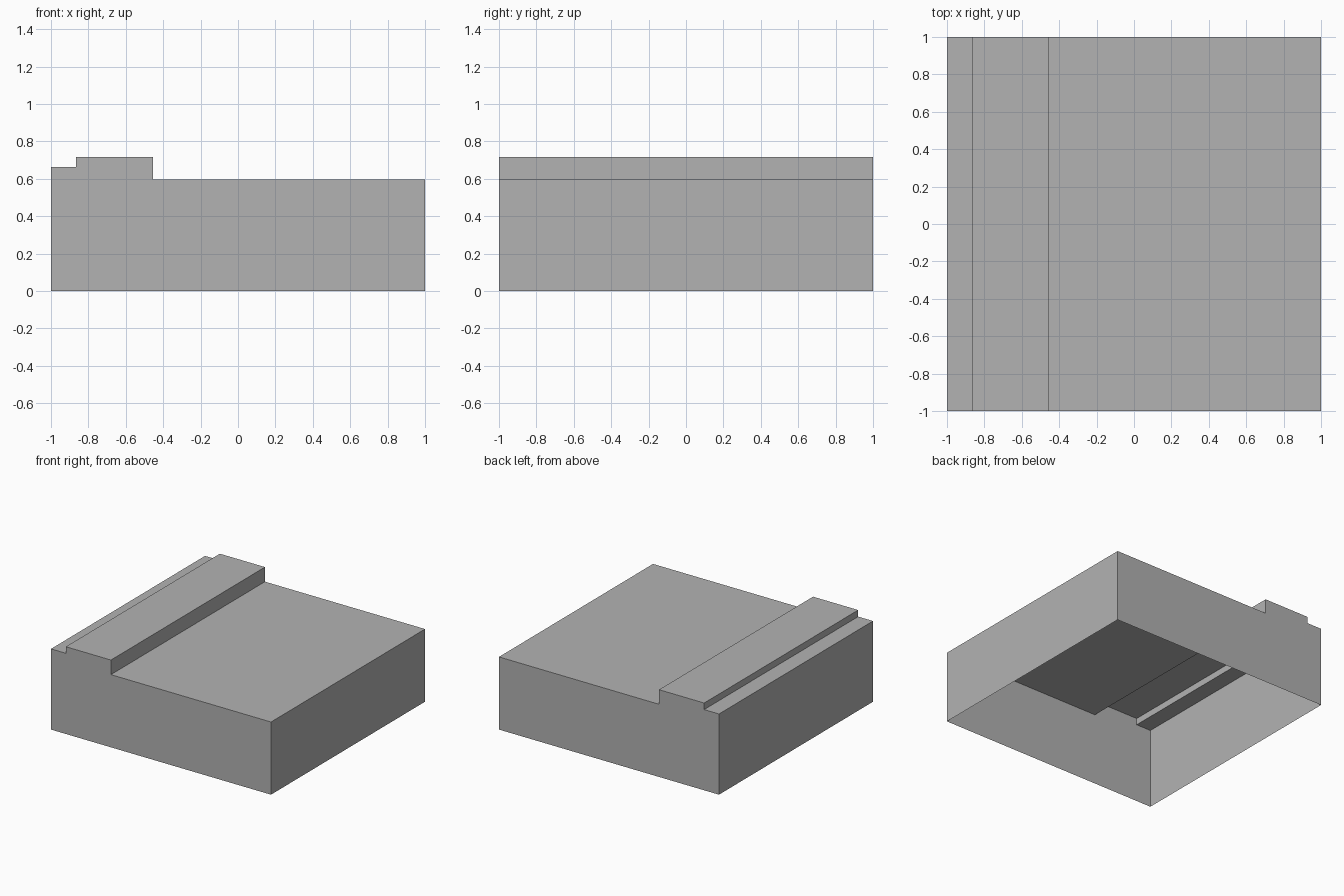
import bpy
import bmesh
from mathutils import Vector

cube = bpy.data.objects.get("Cube")
if cube:
    bpy.data.objects.remove(cube, do_unlink=True)

# Single plain grey
grey = bpy.data.materials.new("plain grey")
grey.use_nodes = True
colour = (0.448, 0.448, 0.448, 1)
grey.diffuse_color = colour
grey.node_tree.nodes["Principled BSDF"].inputs["Base Color"].default_value = colour

# Stepped cross-section in x and z: kerb ledge, raised strip, wide deck
profile = [(-1, 0), (1, 0), (1, 0.597), (-0.455, 0.597),
           (-0.455, 0.717), (-0.865, 0.717), (-0.865, 0.663), (-1, 0.663)]

# Extrude the section from front to back
bm = bmesh.new()
front = bm.faces.new([bm.verts.new((x, -1, z)) for x, z in profile])
result = bmesh.ops.extrude_face_region(bm, geom=[front], use_keep_orig=True)
moved = [v for v in result["geom"] if isinstance(v, bmesh.types.BMVert)]
bmesh.ops.translate(bm, verts=moved, vec=Vector((0, 2, 0)))
bmesh.ops.recalc_face_normals(bm, faces=bm.faces[:])

# Leave the underside open, as a thin shell
underside = [f for f in bm.faces if all(v.co.z < 0.001 for v in f.verts)]
bmesh.ops.delete(bm, geom=underside, context="FACES_ONLY")

mesh = bpy.data.meshes.new("stepped_block")
bm.to_mesh(mesh)
bm.free()
mesh.materials.append(grey)
block = bpy.data.objects.new("stepped_block", mesh)
bpy.context.collection.objects.link(block)
